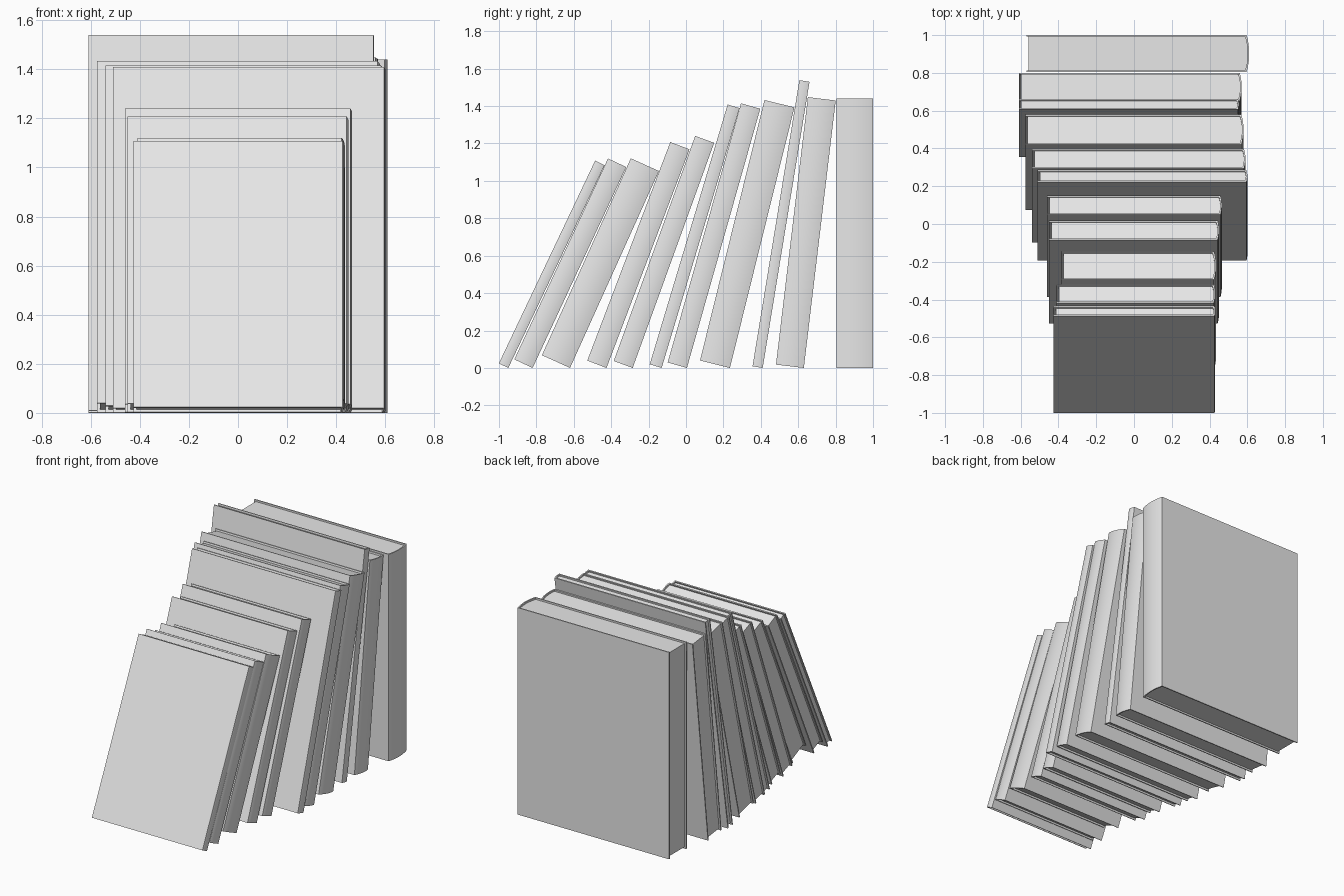
import bpy, bmesh, math

if "Cube" in bpy.data.objects:
    bpy.data.objects.remove(bpy.data.objects["Cube"], do_unlink=True)

grey = bpy.data.materials.new("plain_grey")
grey.use_nodes = True
grey.diffuse_color = (0.8, 0.8, 0.8, 1)
grey.node_tree.nodes["Principled BSDF"].inputs["Base Color"].default_value = (0.8, 0.8, 0.8, 1)

BOARD = 0.008   # cover thickness
LIP = 0.012     # how far the covers overhang the pages
STEPS = 12      # segments across the rounded spine


def extrude_profile(bm, points, z0, z1):
    """Closed prism from an outline in x and y."""
    base = bm.faces.new([bm.verts.new((x, y, z0)) for x, y in points])
    result = bmesh.ops.extrude_face_region(bm, geom=[base])
    top = [v for v in result["geom"] if isinstance(v, bmesh.types.BMVert)]
    bmesh.ops.translate(bm, verts=top, vec=(0, 0, z1 - z0))


def spine_arc(x, y0, y1, bulge):
    """Shallow arc bowing towards +x, running from y0 to y1."""
    arc = []
    for i in range(STEPS + 1):
        t = i / STEPS
        arc.append((x + bulge * 4 * t * (1 - t), y0 + (y1 - y0) * t))
    return arc


def make_object(name, outline, z0, z1, foot, lean):
    bm = bmesh.new()
    extrude_profile(bm, outline, z0, z1)
    bmesh.ops.recalc_face_normals(bm, faces=bm.faces)
    mesh = bpy.data.meshes.new(name)
    bm.to_mesh(mesh)
    bm.free()
    mesh.materials.append(grey)
    obj = bpy.data.objects.new(name, mesh)
    bpy.context.collection.objects.link(obj)
    obj.location = (0, foot, 0)
    obj.rotation_euler.x = -math.radians(lean)
    bpy.ops.object.select_all(action="DESELECT")
    obj.select_set(True)
    bpy.context.view_layer.objects.active = obj
    bpy.ops.object.shade_smooth_by_angle(angle=math.radians(25))


def make_book(number, x0, x1, thick, height, foot, lean):
    """Book pivoting on its lower back edge, spine towards +x."""
    bulge = 0.07 * thick
    edge = x1 - bulge
    # cover: two boards joined by the rounded spine
    outer = spine_arc(edge, -thick, 0, bulge)
    inner = spine_arc(edge - BOARD, -BOARD, BOARD - thick, bulge)
    cover = [(x0, -thick)] + outer + [(x0, 0), (x0, -BOARD)] + inner + [(x0, BOARD - thick)]
    make_object(f"book_{number}_cover", cover, 0, height, foot, lean)
    # page block set back inside the cover
    pages = [(x0 + LIP, -BOARD), (x0 + LIP, BOARD - thick)]
    pages += spine_arc(edge - BOARD, BOARD - thick, -BOARD, bulge)
    make_object(f"book_{number}_pages", pages, LIP, height - LIP, foot, lean)


# fore edge x, spine x, thickness, height, foot y, lean in degrees
books = [
    (-0.57, 0.61, 0.195, 1.44, 1.0, 0),
    (-0.61, 0.57, 0.15, 1.44, 0.63, 6.8),
    (-0.61, 0.555, 0.055, 1.55, 0.41, 9.3),
    (-0.575, 0.58, 0.165, 1.435, 0.235, 13.9),
    (-0.54, 0.59, 0.107, 1.44, 0.005, 15.8),
    (-0.51, 0.6, 0.067, 1.45, -0.13, 16.7),
    (-0.46, 0.465, 0.108, 1.28, -0.285, 19.9),
    (-0.45, 0.45, 0.11, 1.25, -0.425, 20.8),
    (-0.385, 0.435, 0.165, 1.155, -0.62, 24.3),
    (-0.41, 0.43, 0.108, 1.185, -0.82, 25),
    (-0.425, 0.43, 0.056, 1.2, -0.95, 25.4),
]
for i, book in enumerate(books, 1):
    make_book(i, *book)
